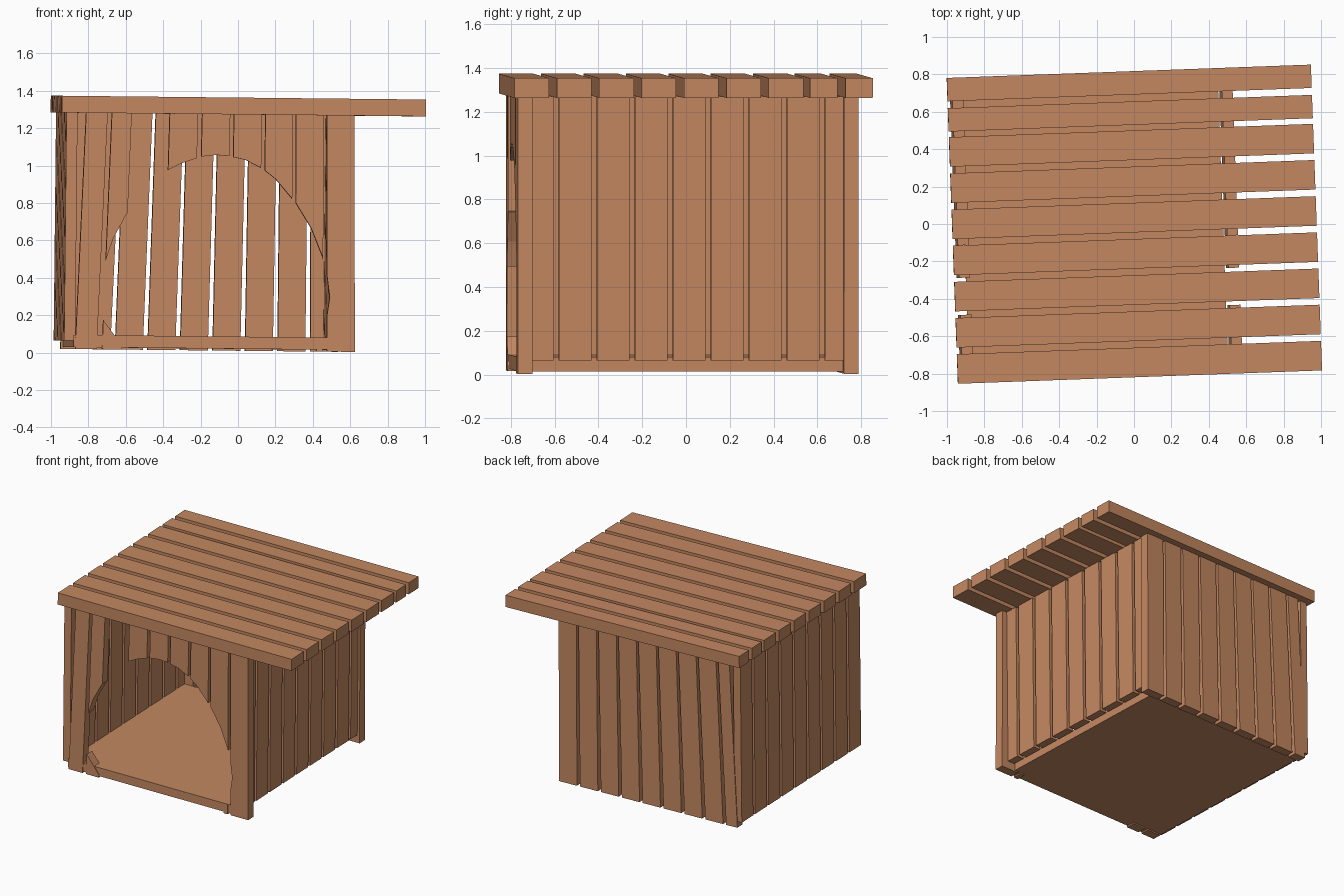
import bpy, bmesh
from math import radians
from mathutils import Matrix

if "Cube" in bpy.data.objects:
    bpy.data.objects.remove(bpy.data.objects["Cube"])

# the whole shelter stands slightly turned and tilted
POSE = Matrix.Rotation(radians(2.1), 4, 'Z') @ Matrix.Rotation(radians(0.6), 4, 'Y')
wood = bpy.data.materials.new("wood")
wood.diffuse_color = (0.55, 0.245, 0.12, 1)
wood.use_nodes = True
wood.node_tree.nodes["Principled BSDF"].inputs["Base Color"].default_value = wood.diffuse_color


def add_board(bm, x0, x1, y0, y1, z0, z1, lean=0.0):
    """Box whose top is shifted sideways in x by lean."""
    verts = bmesh.ops.create_cube(bm, size=1)['verts']
    for v in verts:
        top = v.co.z > 0
        v.co = (x1 if v.co.x > 0 else x0, y1 if v.co.y > 0 else y0, z1 if top else z0)
        if top:
            v.co.x += lean


def finish(name, bm):
    bmesh.ops.recalc_face_normals(bm, faces=bm.faces)
    me = bpy.data.meshes.new(name)
    bm.to_mesh(me)
    bm.free()
    me.materials.append(wood)
    ob = bpy.data.objects.new(name, me)
    bpy.context.collection.objects.link(ob)
    return ob


def lean_at(x):
    return 0.045 * (0.5 - x) - 0.012


# roof planks (the rear two are narrower)
bm = bmesh.new()
roof = [(0.692, 0.817), (0.53, 0.655)] + [(0.342 - 0.1935 * k, 0.500 - 0.1935 * k) for k in range(7)]
for y0, y1 in roof:
    add_board(bm, -0.986, 0.962, y0, y1, 1.273, 1.363)
finish("roof_planks", bm)

# floor slab, reaching through the front wall
bm = bmesh.new()
add_board(bm, -0.91, 0.475, -0.785, 0.70, 0.02, 0.085)
finish("floor", bm)

# side walls of nine equal planks
for name, x0, x1, z0 in (("left_wall", -0.959, -0.90, 0.055), ("right_wall", 0.482, 0.54, 0.07)):
    bm = bmesh.new()
    for k in range(9):
        y = -0.774 + 0.1735 * k
        add_board(bm, x0, x1, y, y + 0.1485, z0, 1.275)
    finish(name, bm)

# back wall, planks fanning towards the left
bm = bmesh.new()
for k in range(9):
    x = -0.98 + 0.174 * k
    add_board(bm, max(x, -0.925), x + 0.148, 0.70, 0.768, 0.01, 1.275, lean_at(x))
finish("back_wall", bm)

# front wall: two planks, a missing one, then six more
bm = bmesh.new()
planks = [(-0.90, -0.785), (-0.756, -0.65), (-0.432, -0.28), (-0.25, -0.10), (-0.072, 0.078)]
planks += [(-0.068 + 0.172 * k, 0.080 + 0.172 * k) for k in range(1, 4)]
for x0, x1 in planks:
    add_board(bm, x0, x1, -0.79, -0.722, 0.01, 1.275, lean_at(x0) - 0.005)
front = finish("front_wall", bm)

# round doorway cutter
outline = [(0.49, 0.3), (0.475, 0.42), (0.45, 0.52), (0.39, 0.67), (0.31, 0.8), (0.2, 0.93),
           (0.13, 0.985), (0.04, 1.03), (-0.05, 1.05), (-0.12, 1.055), (-0.2, 1.045), (-0.3, 1.01),
           (-0.38, 0.97), (-0.5, 0.86), (-0.6, 0.73), (-0.67, 0.6), (-0.71, 0.48), (-0.735, 0.32),
           (-0.725, 0.17), (-0.62, 0.03), (-0.45, -0.1), (0.36, -0.1), (0.46, 0.1)]
bm = bmesh.new()
face = bm.faces.new([bm.verts.new((x - 0.028 - 0.01 * z, -1.0, z)) for x, z in outline])
ext = bmesh.ops.extrude_face_region(bm, geom=[face])
for g in ext['geom']:
    if isinstance(g, bmesh.types.BMVert):
        g.co.y = -0.6
bmesh.ops.holes_fill(bm, edges=bm.edges)
cutter = finish("doorway_cutter", bm)
cutter.hide_render = True

# cut the doorway out of the front planks
mod = front.modifiers.new("doorway", 'BOOLEAN')
mod.operation = 'DIFFERENCE'
mod.solver = 'EXACT'
mod.object = cutter
bpy.context.view_layer.objects.active = front
bpy.ops.object.modifier_apply(modifier=mod.name)
bpy.data.objects.remove(cutter)

# set every part into the tilted pose
for ob in bpy.context.collection.objects:
    ob.data.transform(POSE)
